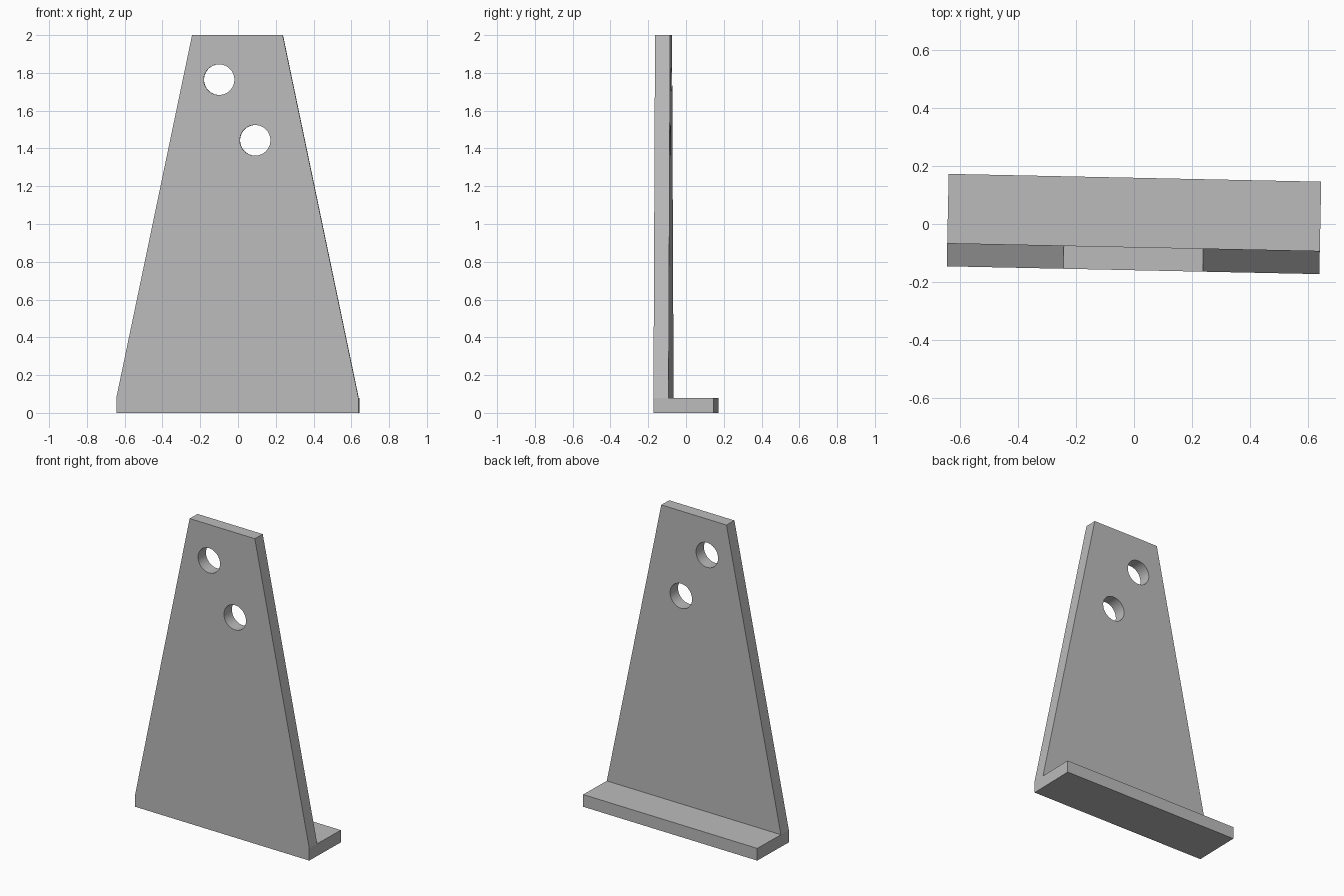
import bpy, bmesh, math
from mathutils import Vector

cube = bpy.data.objects.get("Cube")
if cube:
    bpy.data.objects.remove(cube, do_unlink=True)

HALF_W, TOP_HALF_W = 0.641, 0.24
HALF_D, THICK, HEIGHT = 0.159, 0.08, 2.0
HOLE_R = 0.081
HOLES = [(-0.097, 1.764), (0.094, 1.443)]
TURN = math.radians(-1.2)

# Single grey finish
grey = bpy.data.materials.new("plain_grey")
grey.use_nodes = True
grey.diffuse_color = (0.5, 0.5, 0.5, 1)
grey.node_tree.nodes["Principled BSDF"].inputs["Base Color"].default_value = (0.5, 0.5, 0.5, 1)

# L-shaped side outline: foot and upright share one edge
bm = bmesh.new()
front, inner, back = -HALF_D, -HALF_D + THICK, HALF_D
outline = [(front, 0), (back, 0), (back, THICK), (inner, THICK),
           (inner, HEIGHT), (front, HEIGHT), (front, THICK)]
v = [bm.verts.new((-HALF_W, y, z)) for y, z in outline]
caps = [bm.faces.new((v[0], v[1], v[2], v[3], v[6])),
        bm.faces.new((v[6], v[3], v[4], v[5]))]

# Sweep across the width, then narrow the top edge
swept = bmesh.ops.extrude_face_region(bm, geom=caps)["geom"]
bmesh.ops.translate(bm, vec=Vector((2 * HALF_W, 0, 0)),
                    verts=[g for g in swept if isinstance(g, bmesh.types.BMVert)])
for vert in bm.verts:
    if vert.co.z > HEIGHT - 0.01:
        vert.co.x *= TOP_HALF_W / HALF_W
bmesh.ops.recalc_face_normals(bm, faces=bm.faces[:])
mesh = bpy.data.meshes.new("angle_bracket")
bm.to_mesh(mesh)
bm.free()
mesh.materials.append(grey)
bracket = bpy.data.objects.new("angle_bracket", mesh)
bpy.context.collection.objects.link(bracket)

# Round bolt holes through the upright
for x, z in HOLES:
    bpy.ops.mesh.primitive_cylinder_add(vertices=64, radius=HOLE_R, depth=4 * THICK,
                                        location=(x, front + THICK / 2, z),
                                        rotation=(math.pi / 2, 0, 0))
    cutter = bpy.context.object
    cutter.name = "hole_cutter"
    cutter.hide_render = True
    cutter.data.materials.append(grey)
    cut = bracket.modifiers.new("bolt_hole", 'BOOLEAN')
    cut.operation, cut.solver, cut.object = 'DIFFERENCE', 'EXACT', cutter
    bpy.ops.object.select_all(action='DESELECT')
    bracket.select_set(True)
    bpy.context.view_layer.objects.active = bracket
    bpy.ops.object.modifier_apply(modifier=cut.name)
    bpy.data.objects.remove(cutter, do_unlink=True)

# Smooth hole walls, crisp edges, slight turn of the whole bracket
bpy.ops.object.shade_smooth_by_angle(angle=math.radians(8))
bracket.rotation_euler.z = TURN
